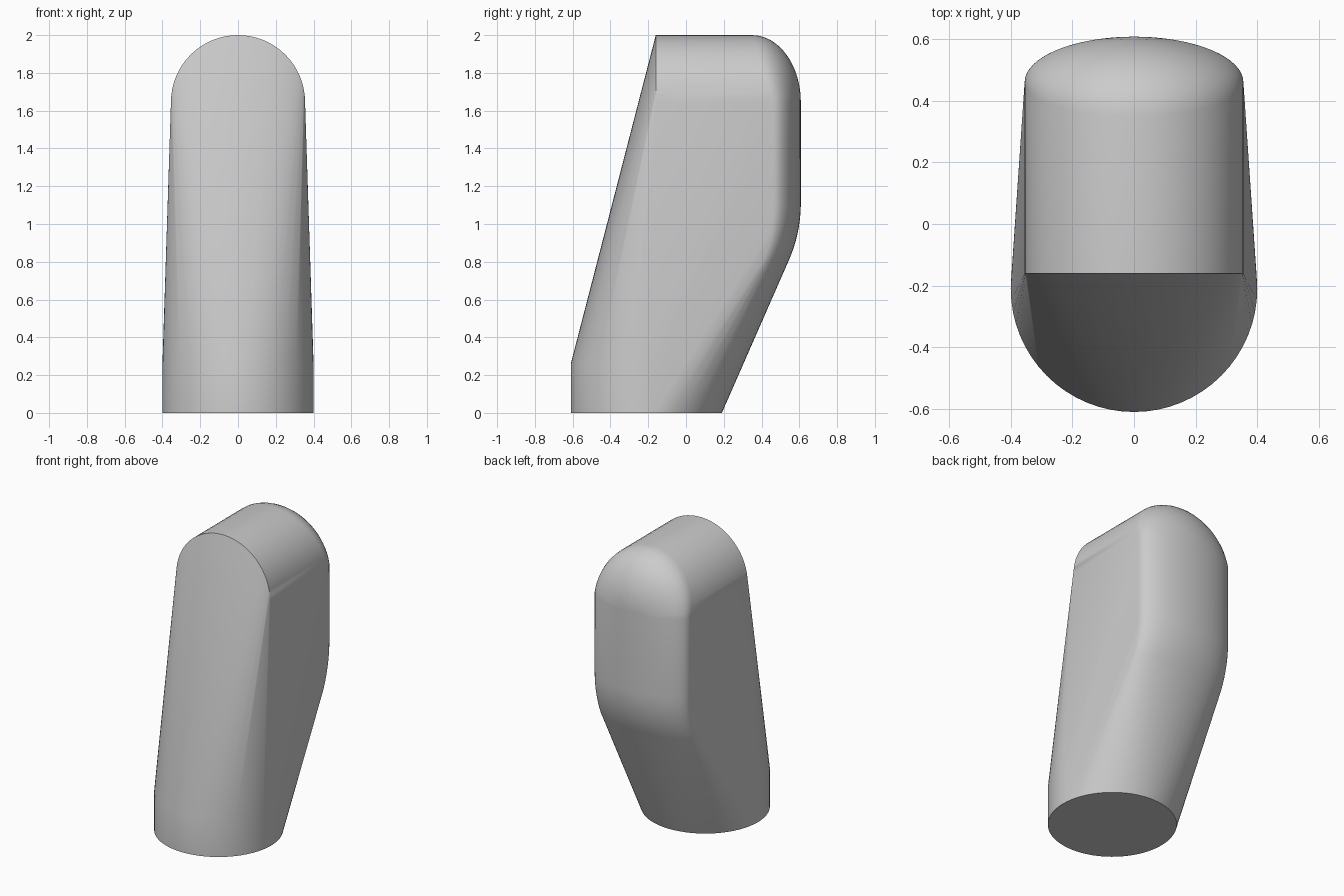
import bpy, bmesh
from math import sin, cos, pi, radians

cube = bpy.data.objects.get("Cube")
if cube:
    bpy.data.objects.remove(cube)

grey = bpy.data.materials.new("plain_grey")
grey.use_nodes = True
colour = (0.6, 0.6, 0.6, 1)
grey.diffuse_color = colour
grey.node_tree.nodes["Principled BSDF"].inputs["Base Color"].default_value = colour

HALF, SPRING = 0.355, 1.645   # half width and springing height of the arched head
points = []

# Round foot: two equal rings
for i in range(64):
    a = 2 * pi * i / 64
    for z in (0, 0.26):
        points.append((0.4 * cos(a), -0.21 + 0.4 * sin(a), z))

# Arched head: front rim, then a dome that is deeper at the crown
for i in range(33):
    a = pi * i / 32
    points.append((HALF * cos(a), -0.16, SPRING + HALF * sin(a)))
    start = 0.46 - 0.11 * sin(a)
    for j in range(13):
        t = pi / 2 * j / 12
        r = HALF * cos(t)
        points.append((r * cos(a), start + (0.608 - start) * sin(t), SPRING + r * sin(a)))

# Rounded back, bending forward towards the foot
for i in range(33):
    a = pi * i / 32
    for j in range(9):
        t = radians(24) * j / 8
        y = 0.46 + 0.148 * sin(a) - 0.75 * (1 - cos(t))
        points.append((HALF * cos(a), y, 1.11 - 0.75 * sin(t)))

# Tight skin around all the guide points
bm = bmesh.new()
for p in points:
    bm.verts.new(p)
bmesh.ops.remove_doubles(bm, verts=bm.verts[:], dist=0.0005)
hull = bmesh.ops.convex_hull(bm, input=bm.verts[:])
spare = {g for g in hull["geom_interior"] + hull["geom_unused"]
         if isinstance(g, bmesh.types.BMVert)}
bmesh.ops.delete(bm, geom=list(spare), context="VERTS")
bmesh.ops.dissolve_limit(bm, angle_limit=radians(0.3), verts=bm.verts[:], edges=bm.edges[:])
bmesh.ops.recalc_face_normals(bm, faces=bm.faces[:])

mesh = bpy.data.meshes.new("rounded_body")
bm.to_mesh(mesh)
bm.free()
mesh.materials.append(grey)
body = bpy.data.objects.new("rounded_body", mesh)
bpy.context.collection.objects.link(body)
bpy.ops.object.select_all(action="DESELECT")
body.select_set(True)
bpy.context.view_layer.objects.active = body
bpy.ops.object.shade_smooth_by_angle(angle=radians(35))
